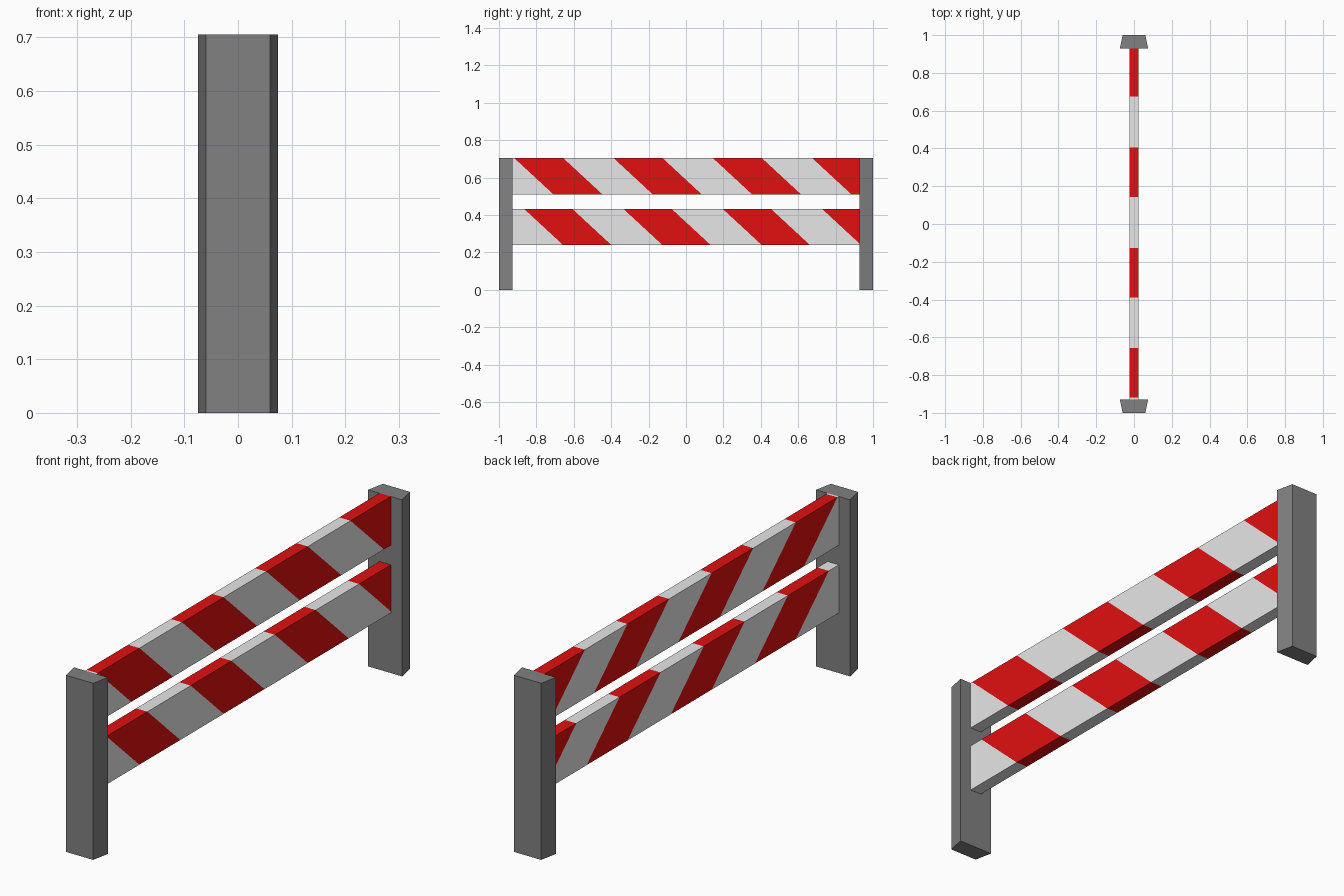
import bpy, bmesh, math

if "Cube" in bpy.data.objects:
    bpy.data.objects.remove(bpy.data.objects["Cube"])

HEIGHT = 0.705      # total height
INNER = 0.928       # y of the posts' inner faces


def make_material(name, rgb):
    mat = bpy.data.materials.new(name)
    mat.diffuse_color = (*rgb, 1.0)
    mat.use_nodes = True
    mat.node_tree.nodes["Principled BSDF"].inputs["Base Color"].default_value = mat.diffuse_color
    return mat


white = make_material("white_paint", (0.8, 0.8, 0.8))
red = make_material("red_paint", (0.75, 0.005, 0.005))
grey = make_material("grey_post", (0.22, 0.22, 0.22))


def finish(bm, name, mats):
    bmesh.ops.recalc_face_normals(bm, faces=bm.faces[:])
    mesh = bpy.data.meshes.new(name)
    bm.to_mesh(mesh)
    bm.free()
    for mat in mats:
        mesh.materials.append(mat)
    obj = bpy.data.objects.new(name, mesh)
    bpy.context.collection.objects.link(obj)


# Post: tapered cross-section, wide side inwards, extruded upwards
def post(name, side):
    bm = bmesh.new()
    outline = [(-0.075, INNER), (0.075, INNER), (0.06, 1.0), (-0.06, 1.0)]
    base = bm.faces.new([bm.verts.new((x, side * y, 0)) for x, y in outline])
    top = bmesh.ops.extrude_face_region(bm, geom=[base])["geom"]
    bmesh.ops.translate(bm, vec=(0, 0, HEIGHT),
                        verts=[v for v in top if isinstance(v, bmesh.types.BMVert)])
    finish(bm, name, [grey])


# Board: box sliced along slanted planes, alternate slices painted red
def board(name, z0, z1, start, width, period=0.531, slope=1.08):
    bm = bmesh.new()
    bmesh.ops.create_cube(bm, size=1)
    bmesh.ops.scale(bm, vec=(0.05, 2 * INNER, z1 - z0), verts=bm.verts[:])
    bmesh.ops.translate(bm, vec=(0, 0, (z0 + z1) / 2), verts=bm.verts[:])
    for i in range(-1, 4):
        for y in (start + i * period, start + i * period + width):
            bmesh.ops.bisect_plane(bm, geom=bm.verts[:] + bm.edges[:] + bm.faces[:],
                                   plane_co=(0, y, z1), plane_no=(0, 1, slope))
    for f in bm.faces:
        c = f.calc_center_median()
        along = c.y + slope * (c.z - z1) - start
        f.material_index = 1 if along % period < width else 0
    finish(bm, name, [white, red])


post("front_post", -1)
post("back_post", 1)
board("upper_board", 0.51, HEIGHT, -0.919, 0.262)
board("lower_board", 0.24, 0.432, -0.865, 0.258)
